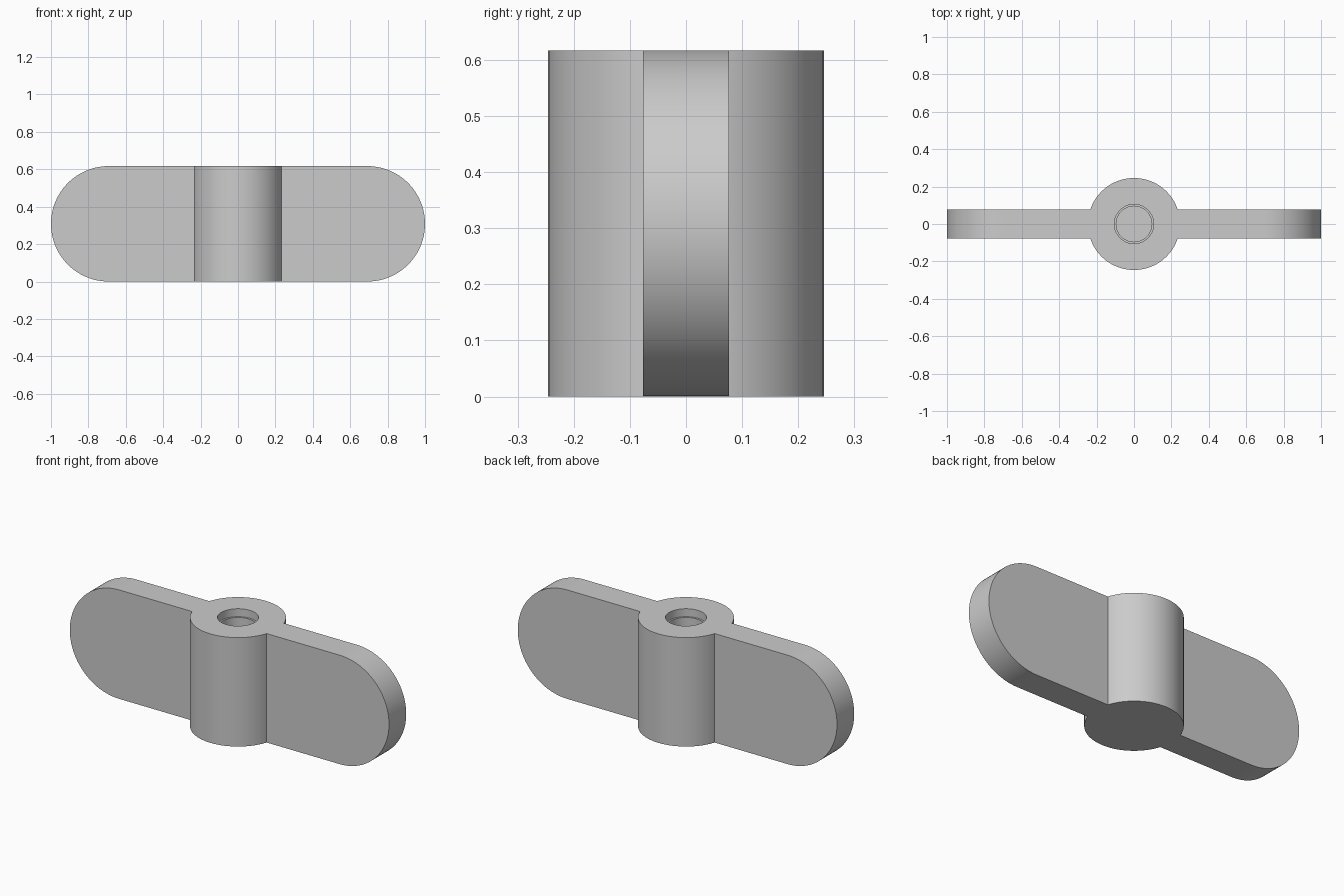
import bpy, bmesh, math

HEIGHT = 0.617
TIP_R = HEIGHT / 2

cube = bpy.data.objects.get("Cube")
if cube:
    bpy.data.objects.remove(cube, do_unlink=True)

grey = bpy.data.materials.new("plain grey")
grey.use_nodes = True
colour = (0.6, 0.6, 0.6, 1)
grey.diffuse_color = colour
grey.node_tree.nodes["Principled BSDF"].inputs["Base Color"].default_value = colour


def add_object(name, bm):
    bmesh.ops.recalc_face_normals(bm, faces=bm.faces)
    mesh = bpy.data.meshes.new(name)
    bm.to_mesh(mesh)
    bm.free()
    mesh.materials.append(grey)
    obj = bpy.data.objects.new(name, mesh)
    bpy.context.collection.objects.link(obj)
    return obj


def prism(name, outline, offset):
    """Extrude a closed outline along the offset vector."""
    bm = bmesh.new()
    face = bm.faces.new([bm.verts.new(p) for p in outline])
    made = bmesh.ops.extrude_face_region(bm, geom=[face], use_keep_orig=True)
    verts = [v for v in made["geom"] if isinstance(v, bmesh.types.BMVert)]
    bmesh.ops.translate(bm, verts=verts, vec=offset)
    return add_object(name, bm)


def circle(radius, z, sides):
    return [(radius * math.cos(a), radius * math.sin(a), z)
            for a in (2 * math.pi * i / sides for i in range(sides))]


def combine(target, tool, operation):
    mod = target.modifiers.new(operation.lower(), "BOOLEAN")
    mod.operation = operation
    mod.solver = "EXACT"
    mod.object = tool
    bpy.context.view_layer.objects.active = target
    bpy.ops.object.modifier_apply(modifier=mod.name)
    bpy.data.objects.remove(tool, do_unlink=True)


# Central hub
knob = prism("wing_knob", circle(0.246, 0, 96), (0, 0, HEIGHT))

# Two flat wings with round ends, as one plate through the hub
outline = []
for side in (1, -1):
    for i in range(49):
        a = math.pi * (i / 48 - 0.5)
        outline.append((side * (1 - TIP_R + TIP_R * math.cos(a)), -0.077,
                        TIP_R + side * TIP_R * math.sin(a)))
combine(knob, prism("wings", outline, (0, 0.154, 0)), "UNION")

# Blind stepped bore from the top: a shallow wide mouth over a narrower hole
for radius, floor in ((0.105, HEIGHT - 0.045), (0.095, 0.12)):
    combine(knob, prism("bore", circle(radius, floor, 64), (0, 0, 1)), "DIFFERENCE")

# Smooth curves, sharp edges
bpy.ops.object.select_all(action="DESELECT")
knob.select_set(True)
bpy.context.view_layer.objects.active = knob
bpy.ops.object.shade_smooth_by_angle(angle=math.radians(25))
